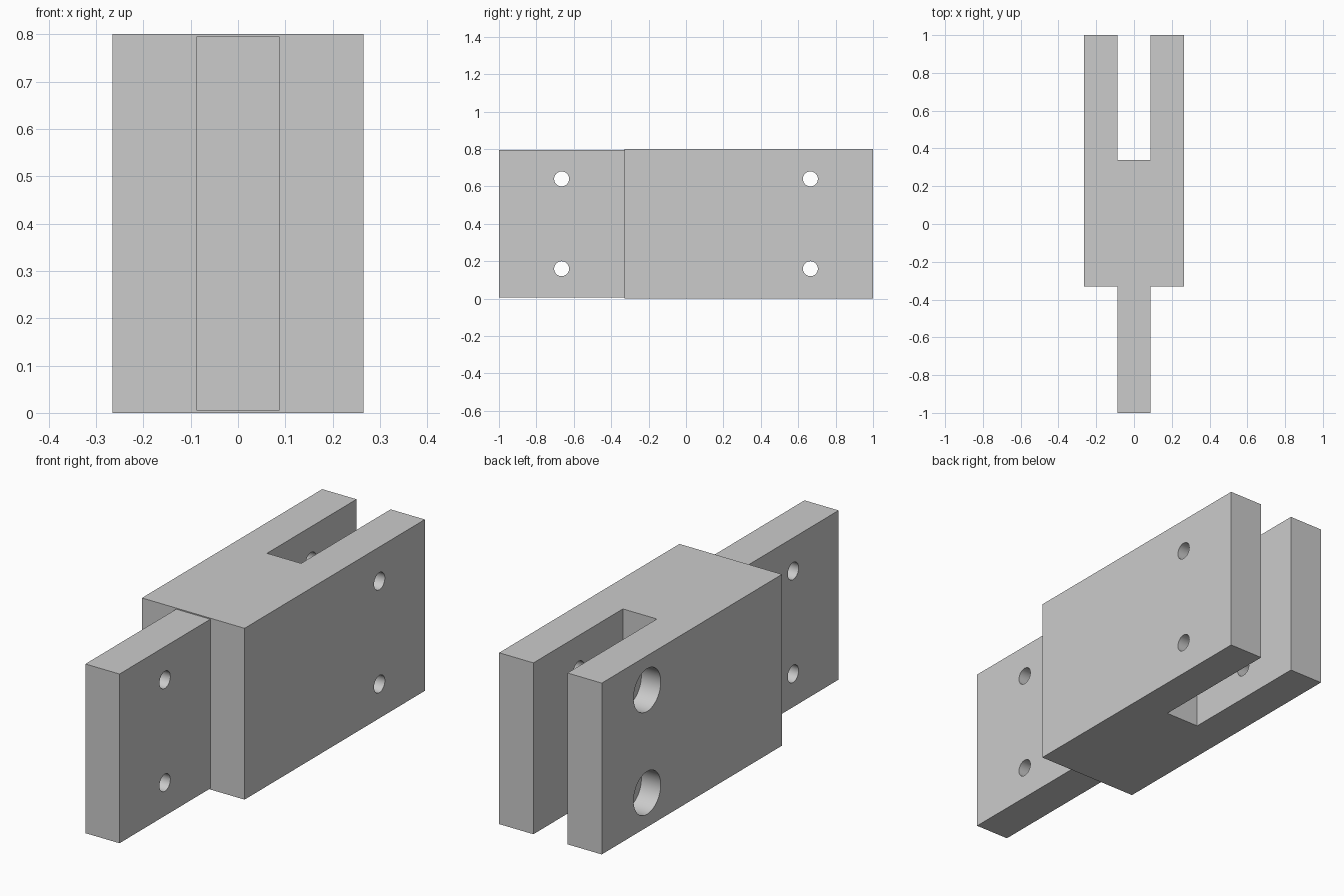
import bpy
import math

cube = bpy.data.objects.get("Cube")
if cube:
    bpy.data.objects.remove(cube, do_unlink=True)

# Material
grey = bpy.data.materials.new("plain grey")
grey.use_nodes = True
GREY = (0.6, 0.6, 0.6, 1)
grey.diffuse_color = GREY
grey.node_tree.nodes["Principled BSDF"].inputs["Base Color"].default_value = GREY


def block(name, low, high):
    """Box between two opposite corners."""
    centre = [(a + b) / 2 for a, b in zip(low, high)]
    bpy.ops.mesh.primitive_cube_add(size=1, location=centre)
    obj = bpy.context.object
    obj.name = name
    obj.scale = [b - a for a, b in zip(low, high)]
    bpy.ops.object.transform_apply(location=True, rotation=False, scale=True)
    obj.data.materials.append(grey)
    return obj


def bore(radius, x0, x1, y, z):
    """Cylinder cutter running along x."""
    bpy.ops.mesh.primitive_cylinder_add(
        vertices=48, radius=radius, depth=x1 - x0,
        location=((x0 + x1) / 2, y, z), rotation=(0, math.pi / 2, 0))
    obj = bpy.context.object
    obj.name = "hole_cutter"
    obj.hide_render = True
    obj.data.materials.append(grey)
    return obj


def combine(target, other, operation):
    """Apply a boolean and drop the helper object."""
    mod = target.modifiers.new("boolean", "BOOLEAN")
    mod.operation = operation
    mod.solver = "EXACT"
    mod.object = other
    bpy.context.view_layer.objects.active = target
    bpy.ops.object.modifier_apply(modifier=mod.name)
    bpy.data.objects.remove(other, do_unlink=True)


HALF_WIDTH = 0.265
HALF_TONGUE = 0.088
HEIGHT = 0.8
HOLE_Y = 0.665
HOLE_HEIGHTS = (0.16, 0.64)

# Wide body with a tongue at the front and a slot at the back
body = block("hinge_link", (-HALF_WIDTH, -0.33, 0), (HALF_WIDTH, 1, HEIGHT))
tongue = block("tongue", (-HALF_TONGUE, -1, 0.005), (HALF_TONGUE, -0.2, HEIGHT - 0.005))
combine(body, tongue, "UNION")
slot = block("slot_cutter", (-HALF_TONGUE, 0.34, -0.1), (HALF_TONGUE, 1.1, HEIGHT + 0.1))
combine(body, slot, "DIFFERENCE")

# Pin holes through tongue and prongs, with counterbores on the -x prong
for z in HOLE_HEIGHTS:
    for y in (-HOLE_Y, HOLE_Y):
        combine(body, bore(0.04, -0.5, 0.5, y, z), "DIFFERENCE")
    combine(body, bore(0.1, -0.5, -HALF_WIDTH + 0.1, HOLE_Y, z), "DIFFERENCE")

# Smooth hole walls, sharp edges elsewhere
bpy.ops.object.select_all(action="DESELECT")
body.select_set(True)
bpy.context.view_layer.objects.active = body
bpy.ops.object.shade_smooth_by_angle(angle=math.radians(30))
